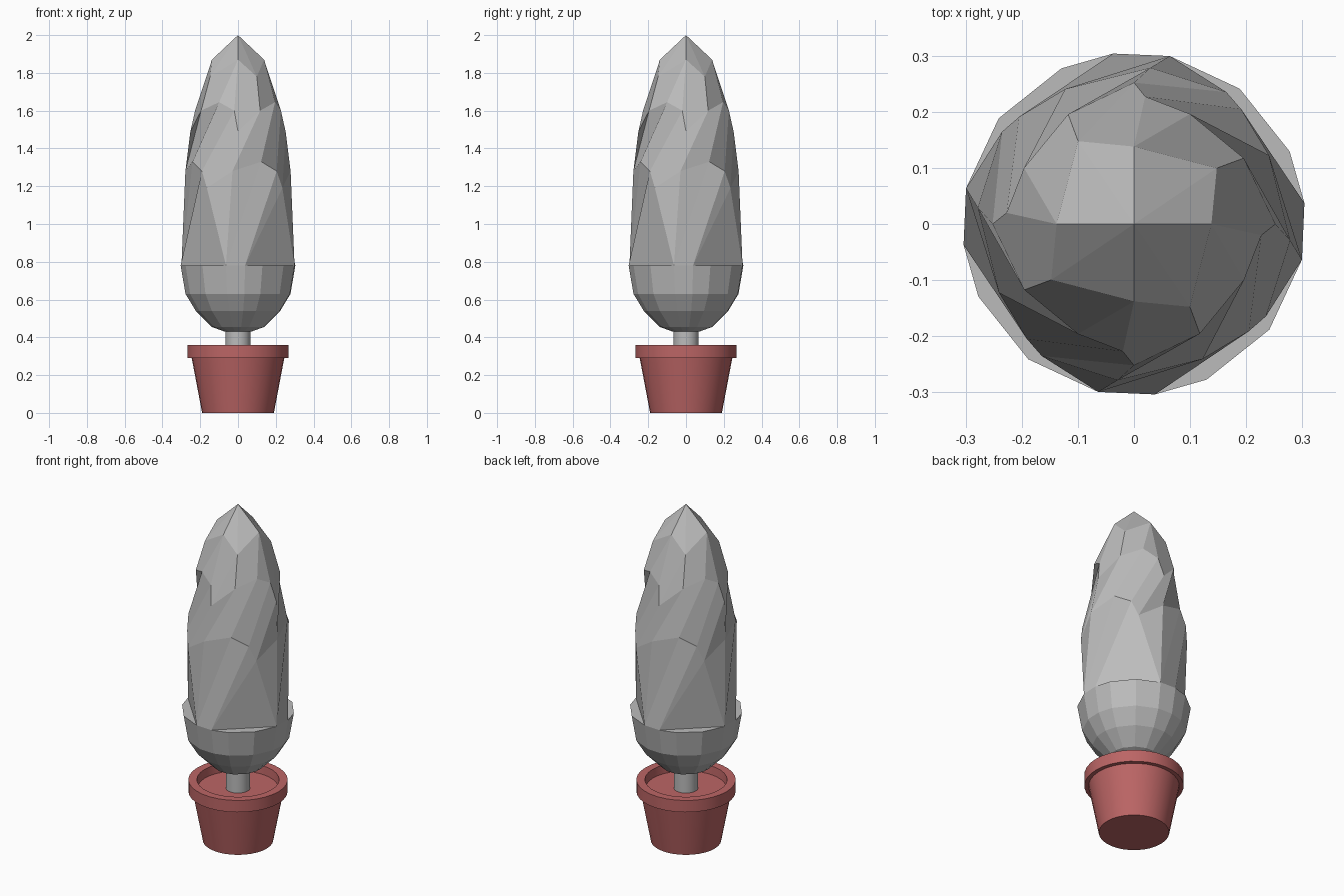
import bpy, bmesh
from math import cos, sin, radians, pi

cube = bpy.data.objects.get("Cube")
if cube:
    bpy.data.objects.remove(cube, do_unlink=True)


def material(name, rgb):
    mat = bpy.data.materials.new(name)
    mat.use_nodes = True
    mat.diffuse_color = (*rgb, 1)
    mat.node_tree.nodes["Principled BSDF"].inputs["Base Color"].default_value = (*rgb, 1)
    return mat


def finish(name, bm, mat, smooth):
    bmesh.ops.remove_doubles(bm, verts=bm.verts, dist=0.0005)
    bmesh.ops.recalc_face_normals(bm, faces=bm.faces)
    mesh = bpy.data.meshes.new(name)
    bm.to_mesh(mesh)
    bm.free()
    mesh.materials.append(mat)
    obj = bpy.data.objects.new(name, mesh)
    bpy.context.collection.objects.link(obj)
    if smooth:
        bpy.ops.object.select_all(action="DESELECT")
        obj.select_set(True)
        bpy.context.view_layer.objects.active = obj
        bpy.ops.object.shade_smooth_by_angle(angle=radians(35))
    return obj


def lathe(name, profile, mat, segments=32):
    """Turn a (radius, height) profile around z."""
    bm = bmesh.new()
    verts = [bm.verts.new((r, 0, z)) for r, z in profile]
    edges = [bm.edges.new(pair) for pair in zip(verts, verts[1:])]
    bmesh.ops.spin(bm, geom=verts + edges, axis=(0, 0, 1), cent=(0, 0, 0),
                   angle=2 * pi, steps=segments)
    return finish(name, bm, mat, True)


def twisted_loft(name, rings, apex, mat):
    """Join rings, each one quarter of (degrees, radius, height) repeated four times."""
    bm = bmesh.new()
    loops = []
    for ring in rings:
        loops.append([bm.verts.new((r * cos(radians(a + 90 * q)), r * sin(radians(a + 90 * q)), z))
                      for q in range(4) for a, r, z in ring])
    for low, high in zip(loops, loops[1:]):
        for i in range(len(low)):
            j = (i + 1) % len(low)
            bm.faces.new((low[i], low[j], high[j], high[i]))
    bm.faces.new(loops[0][::-1])
    tip = bm.verts.new((0, 0, apex))
    top = loops[-1]
    for i in range(0, len(top)):
        bm.faces.new((top[i], top[(i + 1) % len(top)], tip))
    return finish(name, bm, mat, False)


grey = material("foliage grey", (0.5, 0.5, 0.5))
terracotta = material("terracotta", (0.5, 0.13, 0.13))

# Pot with overhanging rim and soil disc
lathe("pot", [(0, 0), (0.19, 0), (0.245, 0.29), (0.268, 0.29), (0.268, 0.36),
              (0.222, 0.36), (0.218, 0.31), (0, 0.31)], terracotta)

# Trunk
lathe("trunk", [(0.066, 0.31), (0.066, 0.46)], grey, 24)

# Foliage: round base, then tiers of leaning petals up to a point
RIM = (7, 25, 52, 78, 78, 78, 97)
bulb = [[(a, r, z) for a in RIM]
        for r, z in ((0.07, 0.43), (0.14, 0.455), (0.225, 0.54), (0.28, 0.63), (0.306, 0.78))]
ledge = [(a, 0.306, 0.78) for a in (7, 7, 78, 78, 78, 78, 97)]

low, rise, peak, fall = (55, 0.287, 1.19), (84, 0.28, 1.28), (117, 0.27, 1.33), (137, 0.28, 1.28)
lower_tips = [low, low, low, low, rise, peak, fall]

low, rise, peak, fall = (90, 0.252, 1.49), (121, 0.228, 1.6), (153, 0.22, 1.645), (175, 0.228, 1.6)
upper_tips = [low, low, low, low, rise, peak, fall]

shoulder, ridge = (124, 0.178, 1.78), (180, 0.138, 1.87)
crown = [shoulder] * 5 + [ridge] * 2

twisted_loft("foliage", bulb + [ledge, lower_tips, upper_tips, crown], 2.0, grey)
